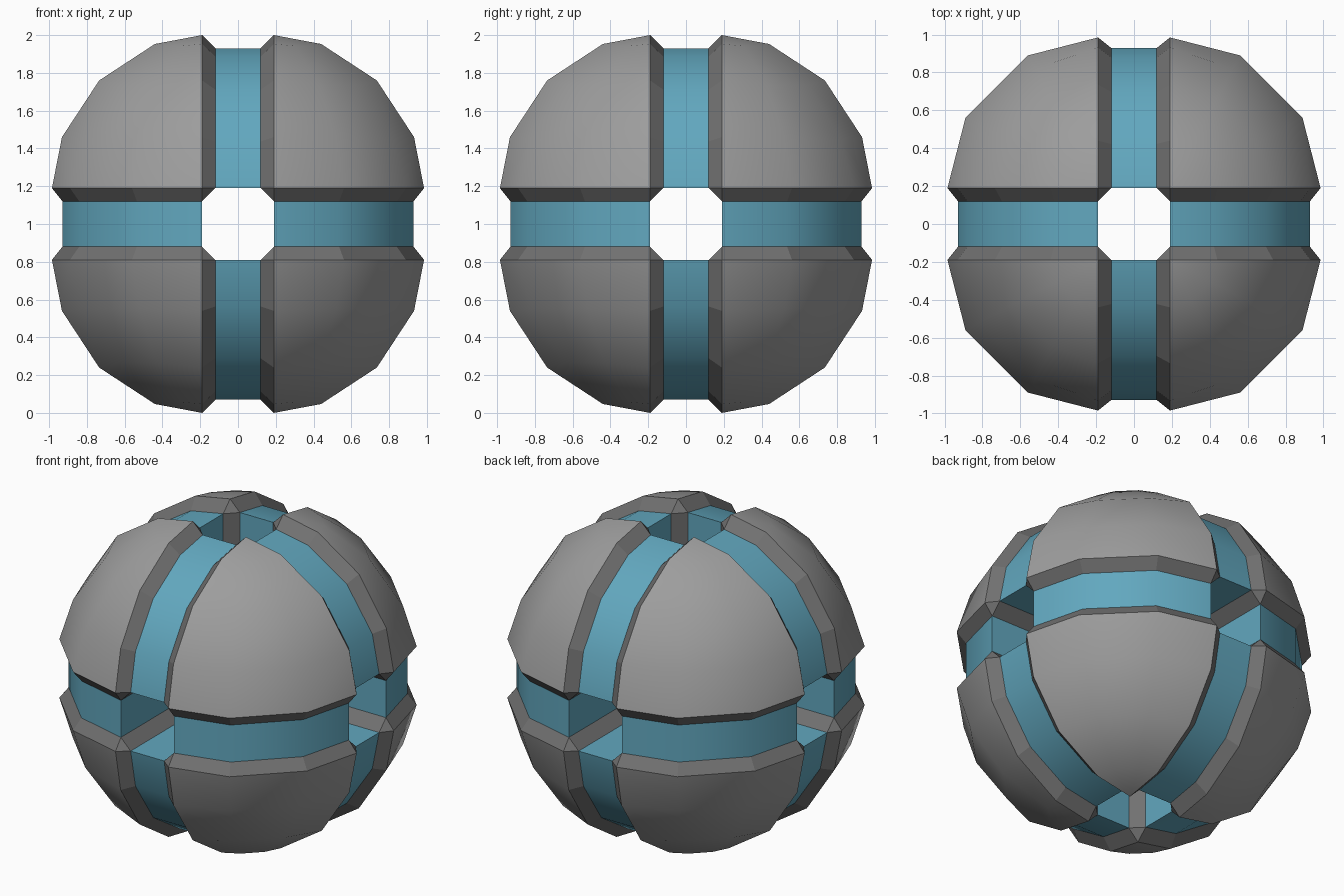
import bpy, bmesh
from mathutils import Vector

if "Cube" in bpy.data.objects:
    bpy.data.objects.remove(bpy.data.objects["Cube"])

G, W = 0.19, 0.12          # panel edge and half strip width, from each middle plane
R_MAX = 1.07               # limit on panel bulge


def material(name, rgb):
    m = bpy.data.materials.new(name)
    m.diffuse_color = (*rgb, 1)
    m.use_nodes = True
    m.node_tree.nodes["Principled BSDF"].inputs["Base Color"].default_value = m.diffuse_color
    return m


PANEL = material("panel grey", (0.34, 0.34, 0.34))
RIM = material("rim dark grey", (0.165, 0.165, 0.165))
STRIP = material("strip blue", (0.122, 0.39, 0.52))

# panel outline: rows (distance out, height) and the plan curve of the lowest row
ROWS = [(0.19, 1.0), (0.44, 0.953), (0.735, 0.76), (0.932, 0.46), (0.985, 0.19)]
PLAN = [(1, 0), (0.88, 0.467), (0.467, 0.88), (0, 1)]

grid = []
for i, (rho, z) in enumerate(ROWS):
    row = []
    for j, (px, py) in enumerate(PLAN):
        v = Vector((G + (rho - G) * px, G + (rho - G) * py, z))
        if 0 < i < 4 and 0 < j < 3 and v.length > R_MAX:
            v *= R_MAX / v.length
        row.append(v)
    grid.append(row)

# the three panel edges, keyed by the axis they are square to
EDGES = {1: [r[0] for r in grid], 0: [r[3] for r in grid], 2: grid[4]}


def lower(v, axis):
    """Panel edge point moved down to the strip beside it."""
    k = (0.93, 0.93, 0.914)
    p = Vector([G + (v[a] - G) * k[a] for a in range(3)])
    p[axis] = W
    return p


def build(name, faces, centre, signs, mats):
    """Make a mesh from (points, material index, smooth), facing away from centre."""
    bm = bmesh.new()
    for pts, mi, smooth in faces:
        f = bm.faces.new([bm.verts.new([p[a] * signs[a] for a in range(3)]) for p in pts])
        f.material_index, f.smooth = mi, smooth
    bmesh.ops.remove_doubles(bm, verts=bm.verts[:], dist=1e-4)
    c = Vector([centre[a] * signs[a] for a in range(3)])
    for f in bm.faces:
        f.normal_update()
        if f.normal.dot(f.calc_center_median() - c) < 0:
            f.normal_flip()
    me = bpy.data.meshes.new(name)
    bm.to_mesh(me)
    bm.free()
    for m in mats:
        me.materials.append(m)
    ob = bpy.data.objects.new(name, me)
    ob.location.z = 1
    bpy.context.collection.objects.link(ob)


# shell block: smooth panel, sloped rims, tunnel chamfers
block = []
for i in range(4):
    for j in range(3):
        a, b, c, d = grid[i][j], grid[i][j + 1], grid[i + 1][j + 1], grid[i + 1][j]
        block.append(([a, c, d] if i == 0 else [a, b, c, d], 0, True))
for axis, e in EDGES.items():
    for p, q in zip(e, e[1:]):
        block.append(([p, q, lower(q, axis), lower(p, axis)], 1, False))
for t, corner in ((0, grid[4][0]), (1, grid[4][3]), (2, grid[0][0])):
    l1, l2 = [lower(corner, a) for a in range(3) if a != t]
    i1, i2 = l1.copy(), l2.copy()
    i1[t] = i2[t] = G
    block.append(([corner, l1, l2], 1, False))
    block.append(([l1, l2, i2, i1], 1, False))
block.append(([Vector((W, G, G)), Vector((G, W, G)), Vector((G, G, W))], 1, False))

for sx in (1, -1):
    for sy in (1, -1):
        for sz in (1, -1):
            build("shell_block", block, (0.5, 0.5, 0.5), (sx, sy, sz), [PANEL, RIM])

# groove strips: curved outer band plus the two tunnel walls
for axis, e in EDGES.items():
    top = [lower(v, axis) for v in e]
    loop = top + [Vector([W if a == axis else G for a in range(3)])]
    faces = []
    for k, p in enumerate(loop):
        q = loop[(k + 1) % len(loop)]
        p2, q2 = p.copy(), q.copy()
        p2[axis] = q2[axis] = -W
        faces.append(([p, q, q2, p2], 0, k < len(top) - 1))
    centre = [0 if a == axis else 0.5 for a in range(3)]
    for s1 in (1, -1):
        for s2 in (1, -1):
            signs = [s1, s2]
            signs.insert(axis, 1)
            build("groove_strip", faces, centre, signs, [STRIP])
